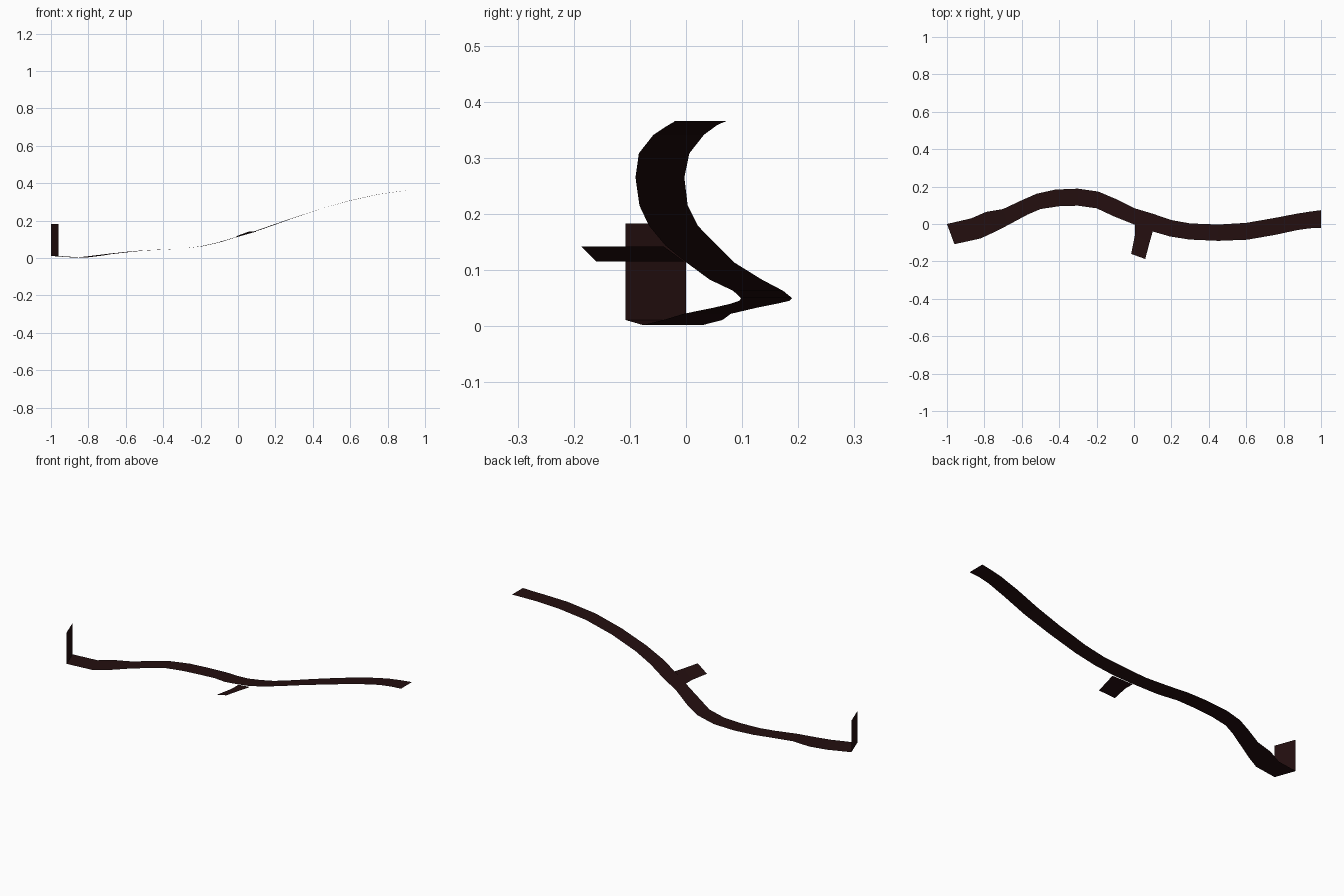
import bpy
import bmesh

mat = bpy.data.materials.new("very dark brown red")
mat.diffuse_color = (0.017, 0.0045, 0.0047, 1)


def strip(name, rows):
    """Thin sheet lofted between pairs of edge points."""
    bm = bmesh.new()
    pairs = [(bm.verts.new(a), bm.verts.new(b)) for a, b in rows]
    for (a, b), (c, d) in zip(pairs, pairs[1:]):
        bm.faces.new((a, b, d, c))
    mesh = bpy.data.meshes.new(name)
    bm.to_mesh(mesh)
    bm.free()
    mesh.materials.append(mat)
    ob = bpy.data.objects.new(name, mesh)
    bpy.context.collection.objects.link(ob)
    return ob


# Winding ribbon: x and y of back edge, x and y of front edge, shared height
path = [
    (-1.0, 0.0, -0.96, -0.108, 0.011), (-0.87, 0.03, -0.82, -0.077, 0.002),
    (-0.79, 0.065, -0.74, -0.04, 0.011), (-0.70, 0.08, -0.67, -0.004, 0.022),
    (-0.60, 0.127, -0.57, 0.05, 0.033), (-0.52, 0.162, -0.50, 0.08, 0.040),
    (-0.42, 0.184, -0.40, 0.095, 0.045), (-0.30, 0.189, -0.30, 0.098, 0.050),
    (-0.19, 0.173, -0.20, 0.084, 0.063), (-0.10, 0.135, -0.11, 0.042, 0.083),
    (0.0, 0.085, -0.005, 0.0, 0.114), (0.10, 0.055, 0.09, -0.037, 0.144),
    (0.20, 0.021, 0.19, -0.066, 0.179), (0.30, 0.003, 0.295, -0.083, 0.215),
    (0.45, -0.003, 0.45, -0.09, 0.265), (0.60, 0.006, 0.605, -0.084, 0.308),
    (0.75, 0.032, 0.755, -0.058, 0.341), (0.87, 0.055, 0.875, -0.032, 0.358),
    (0.94, 0.066, 0.94, -0.023, 0.363), (1.0, 0.074, 1.0, -0.02, 0.366),
]
strip("main_track", [((a, b, z), (c, d, z)) for a, b, c, d, z in path])

# Upright plate closing the low end
strip("end_wall", [((-1.0, 0.0, z), (-0.96, -0.108, z)) for z in (0.183, 0.011)])

# Short side spur, tilted across its width
left = [(0.005, -0.003), (0.005, -0.06), (-0.015, -0.16)]
right = [(0.10, -0.04), (0.083, -0.10), (0.06, -0.187)]
strip("side_spur", [((*l, 0.115), (*r, 0.142)) for l, r in zip(reversed(left), reversed(right))])
for ob in bpy.data.objects:
    bm = bmesh.new()
    bm.from_mesh(ob.data)
    # Keep the walking surfaces facing up
    for f in bm.faces:
        f.normal_update()
        if f.normal.z < -0.01:
            f.normal_flip()
    bm.to_mesh(ob.data)
    bm.free()
